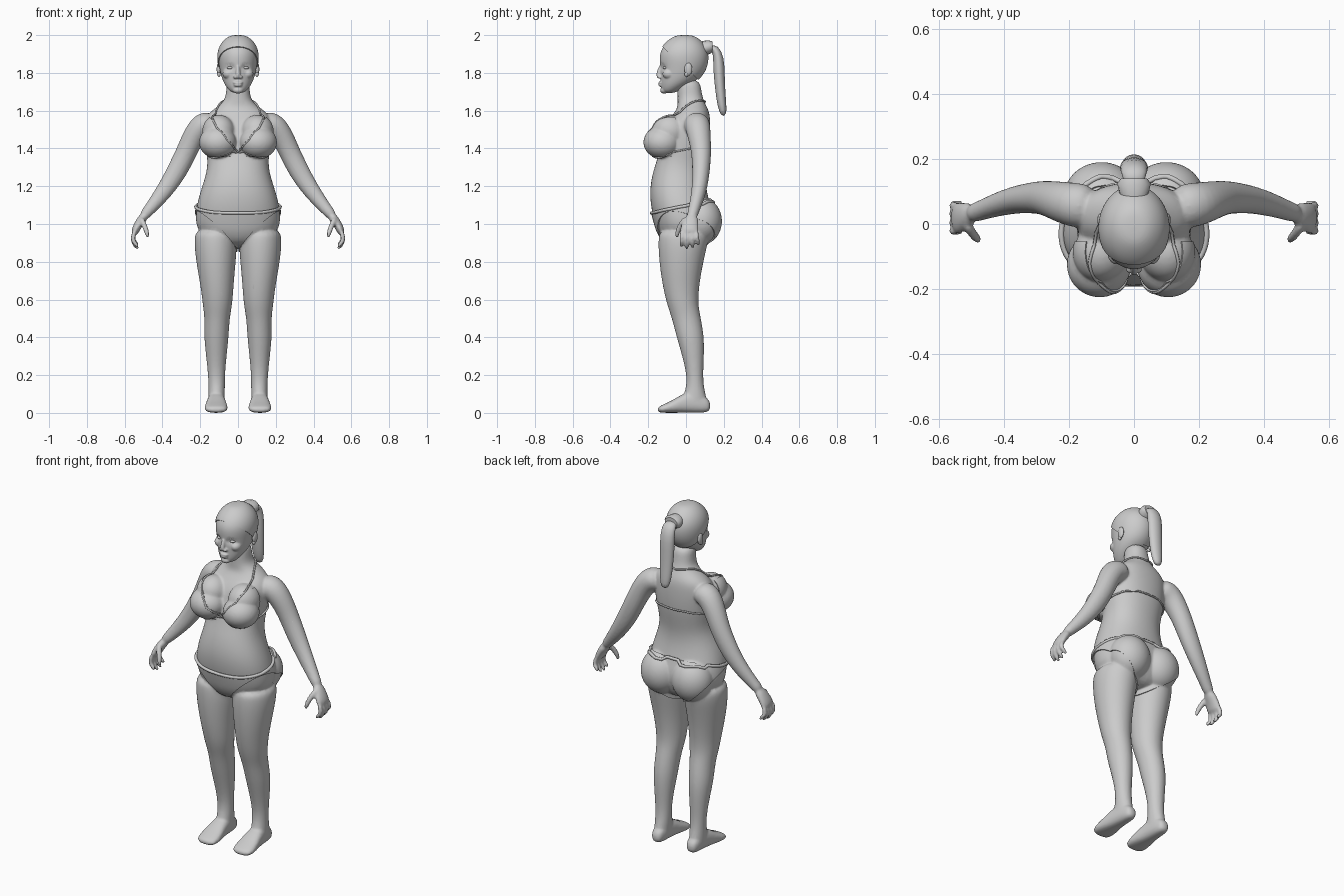
import bpy, bmesh, math
from mathutils import Vector as V, Matrix

X, Y, Z = V((1, 0, 0)), V((0, 1, 0)), V((0, 0, 1))


def loft(bm, rings, n=20, e=0.9):
    """Skin closed rounded rings given as (centre, half-axis u, half-axis v)."""
    loops = []
    for c, u, v in rings:
        loop = []
        for i in range(n):
            a = math.tau * i / n
            ca, sa = math.cos(a), math.sin(a)
            loop.append(bm.verts.new(c + u * math.copysign(abs(ca) ** e, ca)
                                     + v * math.copysign(abs(sa) ** e, sa)))
        loops.append(loop)
    for p, q in zip(loops, loops[1:]):
        for i in range(n):
            bm.faces.new((p[i], p[(i + 1) % n], q[(i + 1) % n], q[i]))
    bm.faces.new(loops[0][::-1])
    bm.faces.new(loops[-1])


def slabs(bm, rows, s=1, e=0.9):
    """Horizontal rings: z, x inner, x outer, y front, y back."""
    loft(bm, [(V((s * (a + b) / 2, (f + k) / 2, z)), X * (b - a) / 2, Y * (k - f) / 2)
              for z, a, b, f, k in rows], e=e)


def limb(bm, pts, s=1, ref=Y, n=16):
    """Rings along a path: x, y, z, radius along ref, radius across."""
    P = [V((s * p[0], p[1], p[2])) for p in pts]
    rings = []
    for i, p in enumerate(pts):
        t = (P[min(i + 1, len(P) - 1)] - P[max(i - 1, 0)]).normalized()
        v = t.cross(ref).normalized()
        rings.append((P[i], v.cross(t) * p[3], v * p[4]))
    loft(bm, rings, n, 1)


def ball(bm, c, r, s=1):
    m = Matrix.Translation((s * c[0], c[1], c[2])) @ Matrix.Diagonal((*r, 1))
    bmesh.ops.create_uvsphere(bm, u_segments=24, v_segments=16, radius=1, matrix=m)


def make(name, bm):
    bmesh.ops.recalc_face_normals(bm, faces=bm.faces)
    me = bpy.data.meshes.new(name)
    bm.to_mesh(me)
    bm.free()
    ob = bpy.data.objects.new(name, me)
    bpy.context.collection.objects.link(ob)
    return ob


def bake(ob, angle=50):
    dg = bpy.context.evaluated_depsgraph_get()
    me = bpy.data.meshes.new_from_object(ob.evaluated_get(dg))
    ob.modifiers.clear()
    ob.data = me
    me.shade_smooth()
    me.set_sharp_from_angle(angle=math.radians(angle))
    bpy.context.view_layer.update()
    return ob


def fuse(ob, voxel, smooth, keep):
    """Melt overlapping volumes into one smooth skin."""
    ob.modifiers.new("round", 'SUBSURF').levels = 2
    r = ob.modifiers.new("fuse", 'REMESH')
    r.mode, r.voxel_size = 'VOXEL', voxel
    m = ob.modifiers.new("smooth", 'SMOOTH')
    m.factor, m.iterations = 0.5, smooth
    ob.modifiers.new("lighten", 'DECIMATE').ratio = keep
    return bake(ob, 180)


def garment(name, source, cuts, lift):
    """Cut a patch out of the skin with planes, lift it and mirror it."""
    bm = bmesh.new()
    bm.from_mesh(source.data)
    for co, no in [((0, 0, 0), (-1, 0, 0))] + cuts:
        bmesh.ops.bisect_plane(bm, geom=bm.verts[:] + bm.edges[:] + bm.faces[:],
                               plane_co=co, plane_no=no, clear_outer=True)
    bm.normal_update()
    for v in bm.verts:
        mid = abs(v.co.x) < 1e-4
        v.co += v.normal * lift
        if mid:
            v.co.x = 0
    ob = make(name, bm)
    ob.modifiers.new("mirror", 'MIRROR')
    t = ob.modifiers.new("thick", 'SOLIDIFY')
    t.thickness, t.offset = lift, -1
    return bake(ob)


def cord(name, source, half, r):
    """Closed symmetric string snapped onto the skin."""
    pts = []
    for a, b in zip(half, half[1:]):
        pts += [V(a).lerp(V(b), i / 8) for i in range(8)]
    pts.append(V(half[-1]))
    pts = [q[1] + q[2] * r * 0.7 for q in map(source.closest_point_on_mesh, pts)]
    pts += [V((-p.x, p.y, p.z)) for p in pts[-2:0:-1]]
    cu = bpy.data.curves.new(name, 'CURVE')
    cu.dimensions, cu.bevel_depth, cu.bevel_resolution = '3D', r, 1
    sp = cu.splines.new('POLY')
    sp.points.add(len(pts) - 1)
    sp.use_cyclic_u = True
    for k, p in zip(sp.points, pts):
        k.co = (*p, 1)
    cu.resolution_u = 1
    bpy.context.collection.objects.link(bpy.data.objects.new(name, cu))


# torso and neck: z, half width, front, back
bm = bmesh.new()
torso = [(.88, .10, -.10, .09), (.95, .205, -.15, .13), (1.0, .226, -.165, .145),
         (1.05, .226, -.178, .145), (1.1, .22, -.188, .13), (1.16, .205, -.193, .115),
         (1.22, .185, -.188, .105), (1.28, .167, -.175, .105), (1.34, .163, -.155, .115),
         (1.4, .172, -.14, .125), (1.47, .178, -.125, .13), (1.53, .18, -.105, .13),
         (1.58, .165, -.07, .127), (1.615, .12, -.045, .115), (1.65, .072, -.045, .095),
         (1.7, .062, -.045, .082), (1.77, .06, -.05, .075)]
slabs(bm, [(z, -w, w, f, b) for z, w, f, b in torso])
leg = [(.98, .02, .222, -.14, .12), (.92, .005, .233, -.148, .122), (.85, .006, .229, -.147, .105),
       (.75, .016, .214, -.137, .083), (.65, .024, .196, -.12, .068), (.57, .03, .187, -.1, .065),
       (.5, .044, .177, -.075, .08), (.4, .049, .181, -.05, .097), (.3, .06, .169, -.02, .096),
       (.2, .069, .159, .004, .09), (.13, .069, .156, 0, .096), (.08, .07, .158, -.02, .11),
       (.03, .075, .155, -.02, .11)]
# foot: y, x inner, x outer, bottom, top
foot = [(.13, .09, .137, .012, .06), (.1, .077, .15, 0, .09), (.04, .07, .158, 0, .12),
        (-.02, .065, .166, 0, .1), (-.07, .055, .176, 0, .068), (-.12, .053, .18, 0, .045),
        (-.152, .07, .16, .003, .03)]
arm = [(.12, .05, 1.54, .07, .065), (.195, .06, 1.527, .07, .07), (.242, .073, 1.45, .06, .06),
       (.278, .082, 1.37, .053, .056), (.318, .08, 1.29, .048, .056), (.362, .075, 1.215, .043, .05),
       (.42, .06, 1.135, .037, .041), (.475, .04, 1.07, .03, .031), (.505, .03, 1.035, .03, .027)]
palm = [(.49, .035, 1.05, .03, .026), (.52, .025, 1.01, .042, .024), (.54, .018, .975, .05, .022),
        (.55, .016, .945, .05, .018)]
for s in (1, -1):
    slabs(bm, leg, s, 1)
    loft(bm, [(V((s * (a + b) / 2, y, (l + h) / 2)), X * (b - a) / 2, Z * (h - l) / 2)
              for y, a, b, l, h in foot], e=.8)
    limb(bm, arm, s)
    limb(bm, palm, s)
    for y, d in ((.057, .018), (.031, .004), (.004, 0), (-.022, .01)):   # fingers
        limb(bm, [(.546, y, .965, .013, .013), (.559, y, .925, .013, .014),
                  (.551, y * 1.1, .892 + d, .012, .013), (.525, y * 1.15, .866 + d, .009, .01)], s, n=10)
    limb(bm, [(.515, 0, 1.035, .016, .016), (.495, -.032, .99, .015, .016),
              (.482, -.046, .955, .014, .014), (.476, -.05, .925, .009, .009)], s, n=10)   # thumb
    ball(bm, (.105, -.125, 1.432), (.098, .097, .083), s)   # bust
    ball(bm, (.1, -.085, 1.49), (.085, .093, .088), s)
    ball(bm, (.1, .08, 1.015), (.112, .105, .12), s)        # seat
body = fuse(make("body", bm), .007, 5, .4)

# head: z, half width, front, back
bm = bmesh.new()
skull = [(1.692, .03, -.122, -.06), (1.715, .055, -.132, -.02), (1.745, .076, -.135, .035),
         (1.785, .091, -.136, .085), (1.83, .1, -.137, .108), (1.87, .106, -.142, .116),
         (1.91, .105, -.139, .114), (1.95, .09, -.115, .094), (1.98, .062, -.078, .062),
         (1.995, .03, -.045, .03)]
slabs(bm, [(z, -w, w, f, b) for z, w, f, b in skull], e=1)
limb(bm, [(0, -.13, 1.84, .009, .012), (0, -.138, 1.815, .011, .013), (0, -.146, 1.787, .014, .014),
          (0, -.14, 1.77, .014, .01)], ref=X)               # nose
ball(bm, (0, -.13, 1.748), (.027, .017, .008))              # lips
ball(bm, (0, -.13, 1.735), (.023, .017, .009))
ball(bm, (0, -.115, 1.708), (.028, .022, .018))             # chin
for s in (1, -1):
    ball(bm, (.015, -.138, 1.778), (.01, .013, .009), s)    # nostril
    ball(bm, (.052, -.09, 1.795), (.03, .035, .028), s)     # cheek
head = fuse(make("head", bm), .0042, 4, .5)
for v in head.data.vertices:                                # eye sockets
    if v.co.y < -.06:
        d = ((abs(v.co.x) - .04) / .02) ** 2 + ((v.co.z - 1.828) / .013) ** 2
        v.co.y += .013 * math.exp(-d)

bm = bmesh.new()
for s in (1, -1):
    ball(bm, (.04, -.106, 1.827), (.018, .016, .009), s)
bake(make("eyes", bm))
bm = bmesh.new()
for s in (1, -1):
    ball(bm, (.102, .012, 1.82), (.011, .021, .034), s)
    ball(bm, (.101, .003, 1.793), (.009, .011, .014), s)
bake(make("ears", bm))

# hair: swept-back cap, tie and ponytail
garment("hair_cap", head, [((0, -.125, 1.94), (0, -.68, -.73))], .006)
bm = bmesh.new()
limb(bm, [(0, .095, 1.93, .045, .04), (0, .125, 1.938, .052, .035), (0, .14, 1.938, .04, .028)], ref=X)
bake(make("hair_tie", bm))
bm = bmesh.new()
limb(bm, [(0, .12, 1.93, .03, .018), (0, .155, 1.932, .04, .024), (0, .173, 1.88, .045, .03),
          (0, .175, 1.8, .045, .031), (0, .182, 1.7, .04, .027), (0, .19, 1.63, .036, .025),
          (0, .2, 1.57, .022, .016)], ref=X, n=12)
tail = make("ponytail", bm)
tail.modifiers.new("round", 'SUBSURF').levels = 1
bake(tail)

# swimwear
garment("brief", body, [((0, 0, 1.1), (0, -.24, 1)), ((0, 0, .845), (.95, -.3, -1)),
                        ((.3, 0, 0), (1, 0, 0))], .007)
cord("waistband", body, [(0, -.2, 1.055), (.12, -.16, 1.062), (.21, -.08, 1.08), (.235, 0, 1.098),
                         (.2, .09, 1.122), (.1, .17, 1.14), (0, .15, 1.135)], .009)
garment("bikini_cup", body, [((0, 0, 1.385), (-.15, 0, .125)), ((0, 0, 1.36), (0, 0, -1)),
                             ((.185, 0, 1.44), (.87, .4, .3)), ((0, -.055, 1.4), (0, 1, 0))], .005)
cord("neck_strap", body, [(0, -.16, 1.385), (.06, -.21, 1.445), (.11, -.18, 1.505), (.135, -.12, 1.56),
                          (.128, -.04, 1.615), (.09, .04, 1.65), (.04, .1, 1.655), (0, .11, 1.65)], .005)
cord("back_strap", body, [(0, -.16, 1.385), (.09, -.18, 1.355), (.16, -.1, 1.375), (.17, 0, 1.395),
                          (.15, .09, 1.41), (.08, .14, 1.42), (0, .14, 1.42)], .005)
